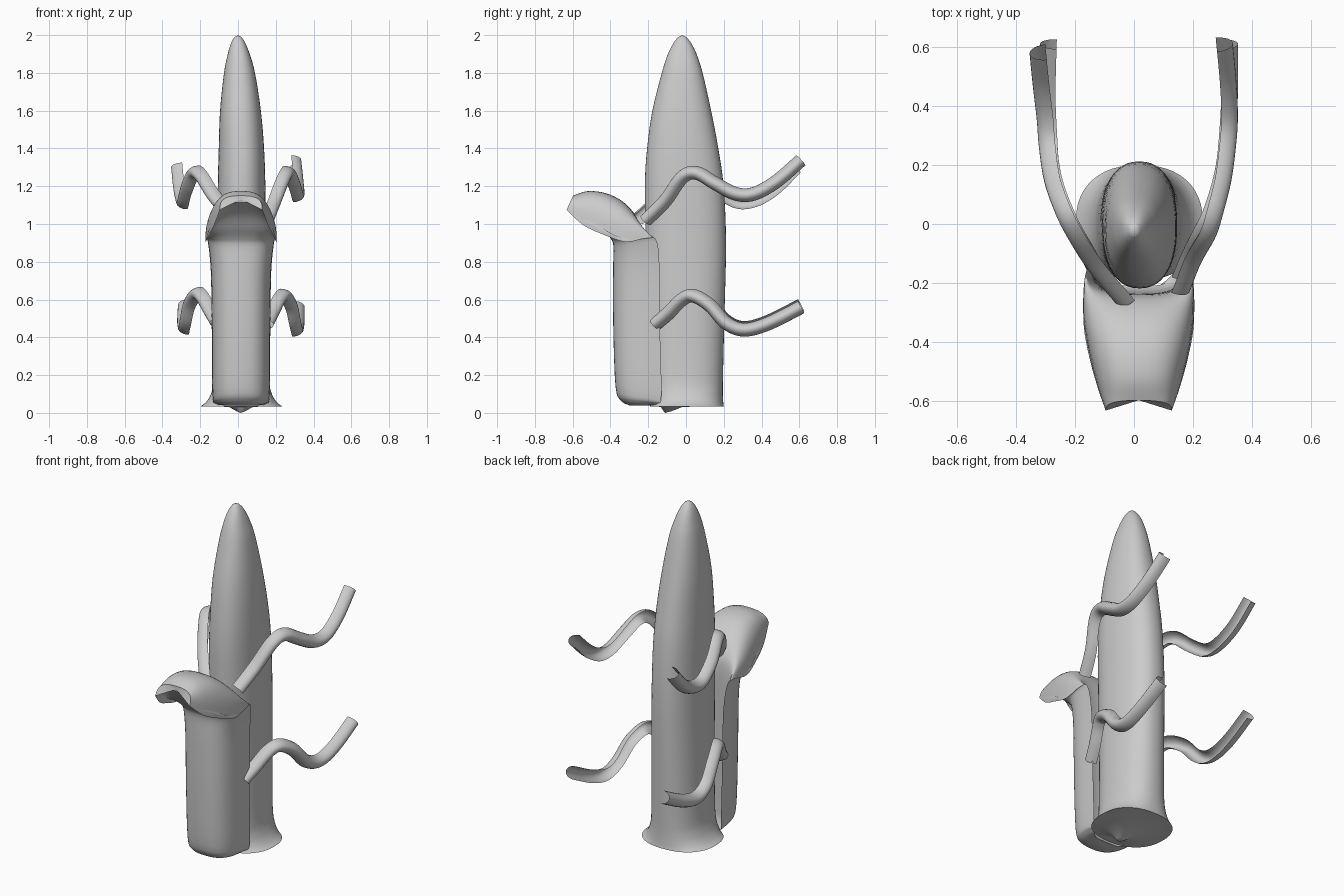
import bpy, math
from mathutils import Vector

if "Cube" in bpy.data.objects:
    bpy.data.objects.remove(bpy.data.objects["Cube"])


def make(name, verts, faces, recalc=True):
    me = bpy.data.meshes.new(name)
    me.from_pydata(verts, [], faces)
    ob = bpy.data.objects.new(name, me)
    bpy.context.collection.objects.link(ob)
    bpy.context.view_layer.objects.active = ob
    ob.select_set(True)
    if recalc:
        bpy.ops.object.mode_set(mode='EDIT')
        bpy.ops.mesh.select_all(action='SELECT')
        bpy.ops.mesh.normals_make_consistent(inside=False)
        bpy.ops.object.mode_set(mode='OBJECT')
    bpy.ops.object.shade_smooth_by_angle(angle=math.radians(50))
    ob.select_set(False)
    return ob


def loft(name, rings, cap_start=None, cap_end=None, closed=True):
    """Skin rings of points; optional fan points close the ends."""
    n = len(rings[0])
    verts = [p for r in rings for p in r]
    faces = []
    for i in range(len(rings) - 1):
        for j in range(n if closed else n - 1):
            k = (j + 1) % n
            faces.append((i * n + j, i * n + k, (i + 1) * n + k, (i + 1) * n + j))
    if cap_start:
        verts.append(cap_start)
        faces += [((j + 1) % n, j, len(verts) - 1) for j in range(n)]
    if cap_end:
        b = (len(rings) - 1) * n
        verts.append(cap_end)
        faces += [(b + j, b + (j + 1) % n, len(verts) - 1) for j in range(n)]
    return make(name, verts, faces, closed)


def smooth_rows(rows, steps=4):
    """Catmull-Rom subdivision of a table of station values."""
    out = []
    for i in range(len(rows) - 1):
        a, b, c, d = rows[max(i - 1, 0)], rows[i], rows[i + 1], rows[min(i + 2, len(rows) - 1)]
        for s in range(steps):
            t = s / steps
            out.append([0.5 * (2 * q + (r - p) * t + (2 * p - 5 * q + 4 * r - u) * t * t
                               + (3 * q - p - 3 * r + u) * t ** 3)
                        for p, q, r, u in zip(a, b, c, d)])
    out.append(list(rows[-1]))
    return out


def spow(v, e):
    return math.copysign(abs(v) ** e, v)


# Main body: z, centre x, half width, front y, back y
body = [
    (0.035, 0.018, 0.215, -0.19, 0.20), (0.06, 0.018, 0.185, -0.19, 0.197),
    (0.11, 0.018, 0.158, -0.19, 0.195), (0.20, 0.018, 0.143, -0.195, 0.196),
    (0.50, 0.018, 0.136, -0.20, 0.203), (0.90, 0.018, 0.130, -0.213, 0.212),
    (1.20, 0.019, 0.126, -0.218, 0.199), (1.40, 0.018, 0.120, -0.206, 0.171),
    (1.60, 0.013, 0.108, -0.178, 0.133), (1.80, 0.008, 0.082, -0.128, 0.088),
    (1.90, 0.004, 0.058, -0.096, 0.056), (1.96, 0.001, 0.037, -0.065, 0.026),
    (1.99, 0.0, 0.018, -0.041, 0.001)]
rings = []
for z, cx, w, yf, yb in smooth_rows(body):
    cy, d = (yf + yb) / 2, (yb - yf) / 2
    rings.append([(cx + w * spow(math.cos(a), 0.88), cy + d * spow(math.sin(a), 0.86), z)
                  for a in (2 * math.pi * j / 48 for j in range(48))])
# Underside with a small bump near the front
under = []
for s, z in ((0.1, 0.008), (0.3, 0.032)):
    under.append([(0.015 + (x - 0.015) * s, -0.11 + (y + 0.11) * s, z) for x, y, _ in rings[0]])
loft("main_body", under + rings, (0.015, -0.11, 0.0), (0, -0.02, 2.0))

# Front peel: outer centre (y, z), side edge (y, z), inner centre (y, z), half width
peel = [
    (-0.30, 0.040, -0.19, 0.040, -0.21, 0.040, 0.095),
    (-0.345, 0.065, -0.15, 0.050, -0.22, 0.060, 0.135),
    (-0.373, 0.14, -0.13, 0.10, -0.23, 0.13, 0.152),
    (-0.385, 0.45, -0.138, 0.45, -0.235, 0.45, 0.155),
    (-0.386, 0.75, -0.14, 0.75, -0.237, 0.75, 0.160),
    (-0.384, 0.88, -0.155, 0.91, -0.24, 0.95, 0.176),
    (-0.40, 0.925, -0.21, 0.925, -0.265, 1.04, 0.186),
    (-0.44, 0.975, -0.32, 0.905, -0.33, 1.115, 0.187),
    (-0.49, 1.04, -0.44, 0.945, -0.42, 1.162, 0.168),
    (-0.55, 1.09, -0.545, 0.995, -0.52, 1.174, 0.142),
    (-0.595, 1.115, -0.632, 1.075, -0.598, 1.15, 0.112)]
rings = []
for oy, oz, ey, ez, iy, iz, w in smooth_rows(peel):
    ring = []
    for j in range(48):
        a = 2 * math.pi * j / 48
        k = abs(math.sin(a)) ** 0.65
        ty, tz = (oy, oz) if math.sin(a) >= 0 else (iy, iz)
        ring.append((0.016 + w * spow(math.cos(a), 0.75), ey + (ty - ey) * k, ez + (tz - ez) * k))
    rings.append(ring)
loft("front_peel", rings, (0.016, -0.26, 0.038), (0.016, -0.597, 1.13))


# Wavy arms: gutter-shaped strips swept along smooth paths, hollow side inward
def arm(name, pts, side):
    path = [Vector(p) for p in smooth_rows(pts, 6)]
    rings = []
    for i, p in enumerate(path):
        t = (path[min(i + 1, len(path) - 1)] - path[max(i - 1, 0)]).normalized()
        out = t.cross(Vector((0, 0, 1))).normalized() * side
        up = out.cross(t).normalized()
        rings.append([tuple(p + up * 0.036 * math.cos(a) + out * (0.056 * math.sin(a) - 0.026))
                      for a in (math.pi * j / 12 for j in range(13))])
    loft(name, rings, closed=False)


arm("upper_right_arm", [
    (0.16, -0.22, 1.02), (0.20, -0.12, 1.12), (0.25, -0.03, 1.245), (0.275, 0.05, 1.27),
    (0.30, 0.15, 1.215), (0.315, 0.26, 1.16), (0.322, 0.36, 1.16), (0.317, 0.48, 1.225),
    (0.305, 0.61, 1.337)], 1)
arm("upper_left_arm", [
    (-0.03, -0.26, 1.03), (-0.13, -0.14, 1.14), (-0.20, -0.03, 1.25), (-0.24, 0.05, 1.27),
    (-0.275, 0.15, 1.19), (-0.292, 0.26, 1.12), (-0.30, 0.36, 1.125), (-0.313, 0.47, 1.19),
    (-0.324, 0.58, 1.30)], -1)
low = [(-0.17, 0.47), (-0.10, 0.53), (-0.03, 0.60), (0.03, 0.62), (0.12, 0.57),
       (0.21, 0.475), (0.31, 0.44), (0.44, 0.475), (0.61, 0.56)]
right_x = (0.16, 0.19, 0.225, 0.255, 0.285, 0.305, 0.315, 0.322, 0.323)
left_x = (-0.12, -0.155, -0.195, -0.225, -0.26, -0.28, -0.287, -0.292, -0.288)
arm("lower_right_arm", [(x, y, z) for x, (y, z) in zip(right_x, low)], 1)
arm("lower_left_arm", [(x, y, z + 0.01) for x, (y, z) in zip(left_x, low)], -1)
